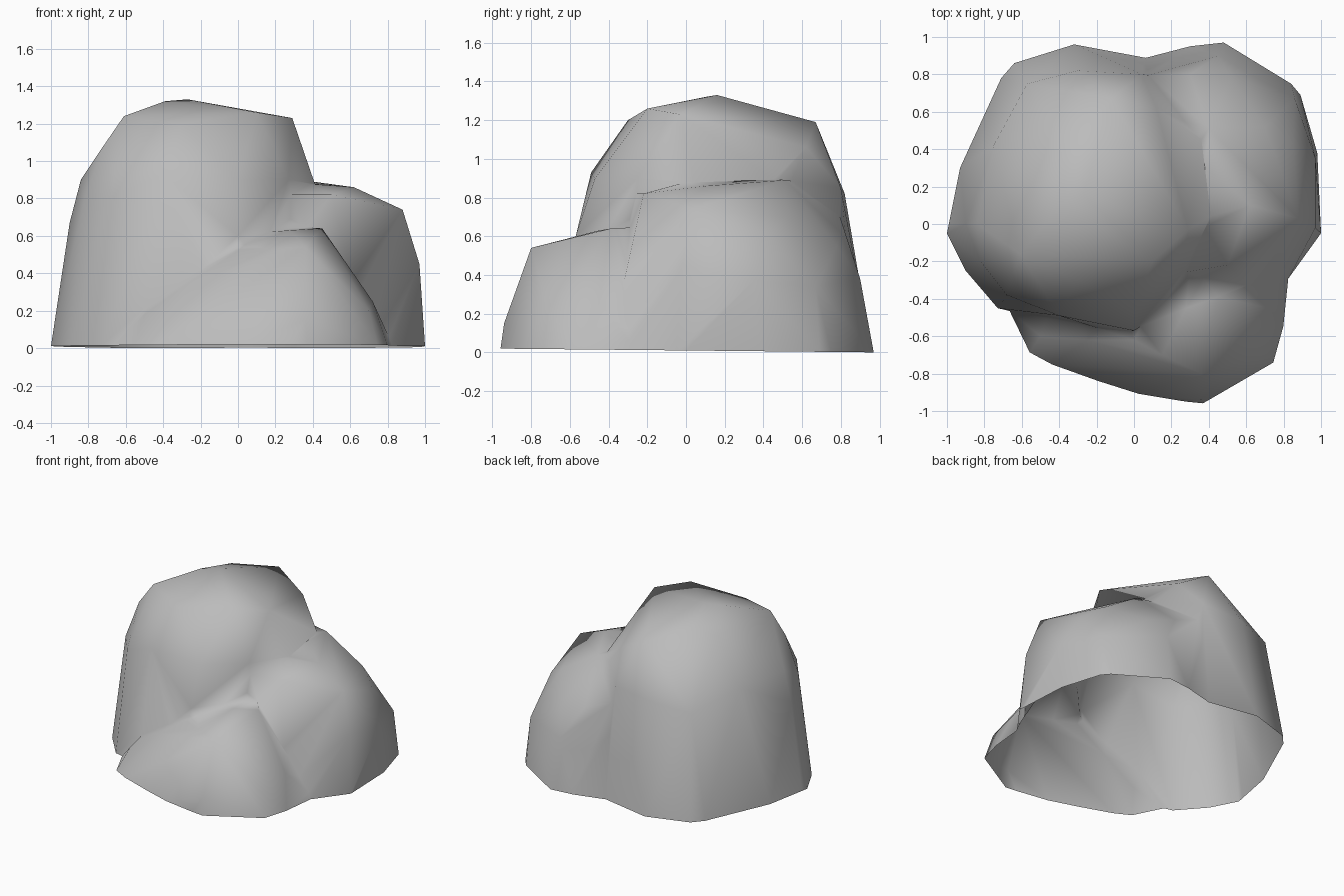
import bpy
import bmesh
import math
from mathutils import Vector

cube = bpy.data.objects.get("Cube")
if cube:
    bpy.data.objects.remove(cube)

stone = bpy.data.materials.new("grey stone")
stone.use_nodes = True
GREY = (0.5, 0.5, 0.5, 1)
stone.diffuse_color = GREY
stone.node_tree.nodes["Principled BSDF"].inputs["Base Color"].default_value = GREY


def lobe(name, depth, foot, crown):
    """Convex boulder from a ground outline and the corner points above it."""
    bm = bmesh.new()
    for x, y in foot:
        bm.verts.new((x, y, 0.01))
        bm.verts.new((x, y, -depth))
    for p in crown:
        bm.verts.new(p)
    hull = bmesh.ops.convex_hull(bm, input=bm.verts[:])
    spare = {g for g in hull["geom_interior"] + hull["geom_unused"]
             if isinstance(g, bmesh.types.BMVert)}
    bmesh.ops.delete(bm, geom=list(spare), context="VERTS")
    bmesh.ops.recalc_face_normals(bm, faces=bm.faces[:])
    mesh = bpy.data.meshes.new(name)
    bm.to_mesh(mesh)
    bm.free()
    mesh.materials.append(stone)
    obj = bpy.data.objects.new(name, mesh)
    bpy.context.collection.objects.link(obj)
    return obj


# Tall main boulder
rock = lobe("rock", 0.1,
    [(-1, -.05), (-.93, .3), (-.71, .78), (-.64, .86), (-.32, .96), (.06, .89),
     (.4, .7), (.45, -.3), (0, -.62), (-.73, -.45), (-.9, -.25)],
    [(-.9, 0, .67), (-.84, 0, .9), (-.75, .42, .9), (-.57, .75, .78),
     (-.3, .82, .82), (.04, .8, .85), (.36, .45, .9), (.41, .05, .9),
     (.27, -.25, .9), (0, -.47, .9), (0, -.57, .6), (-.4, -.49, .93),
     (-.68, -.38, .8), (-.82, -.2, .8), (-.72, -.18, 1.08), (-.61, -.16, 1.24),
     (-.5, .33, 1.21), (-.39, .1, 1.32), (-.27, .16, 1.33), (-.35, .42, 1.25),
     (-.3, -.3, 1.2), (.1, -.2, 1.26), (.29, -.03, 1.23), (.12, .62, 1.06),
     (-.12, .67, 1.19)])

# Lower shoulder, carried round the back to fill the valley
shoulder = lobe("shoulder", 0.13,
    [(.05, .885), (.3, .95), (.48, .97), (.84, .75), (.89, .69), (.98, .38),
     (1, -.05), (.84, -.28), (.7, -.4), (.2, -.4), (-.2, .6)],
    [(.97, .35, .37), (.97, -.02, .45), (.86, .67, .34), (.45, .9, .38),
     (.85, .43, .6), (.88, .03, .74), (.7, .52, .7), (.4, .51, .89),
     (.38, 0, .88), (.62, .1, .86), (.5, -.22, .82), (.2, -.27, .82),
     (.52, .78, .55), (.3, .8, .62), (.08, .8, .7), (.1, .55, .92)])

# Front ledge
ledge = lobe("ledge", 0.16,
    [(.83, -.25), (.8, -.55), (.75, -.74), (.37, -.96), (.27, -.95),
     (.02, -.91), (-.2, -.84), (-.45, -.75), (-.56, -.69), (-.67, -.46),
     (-.5, -.2), (.6, 0)],
    [(.45, -.39, .64), (.28, -.45, .63), (.36, -.8, .54), (.15, -.7, .53),
     (0, -.62, .52), (-.25, -.62, .36), (-.5, -.6, .18), (.72, -.45, .25),
     (.7, -.7, .2), (.36, -.94, .15), (.3, -.2, .65), (-.1, -.3, .6),
     (-.4, -.3, .38)])

# Fuse the lobes into one shell
bpy.context.view_layer.objects.active = rock
rock.select_set(True)
for part in (shoulder, ledge):
    fuse = rock.modifiers.new("fuse", "BOOLEAN")
    fuse.operation = "UNION"
    fuse.solver = "EXACT"
    fuse.object = part
    bpy.ops.object.modifier_apply(modifier=fuse.name)
    bpy.data.objects.remove(part)

# Trim at the ground, leaving the underside open
bm = bmesh.new()
bm.from_mesh(rock.data)
bmesh.ops.bisect_plane(bm, geom=bm.verts[:] + bm.edges[:] + bm.faces[:],
                       plane_co=Vector((0, 0, .01)), plane_no=Vector((0, .01, 1)),
                       clear_inner=True)
bmesh.ops.remove_doubles(bm, verts=bm.verts[:], dist=0.03)
bmesh.ops.triangulate(bm, faces=bm.faces[:])
bm.to_mesh(rock.data)
bm.free()

bpy.ops.object.shade_smooth_by_angle(angle=math.radians(120))
